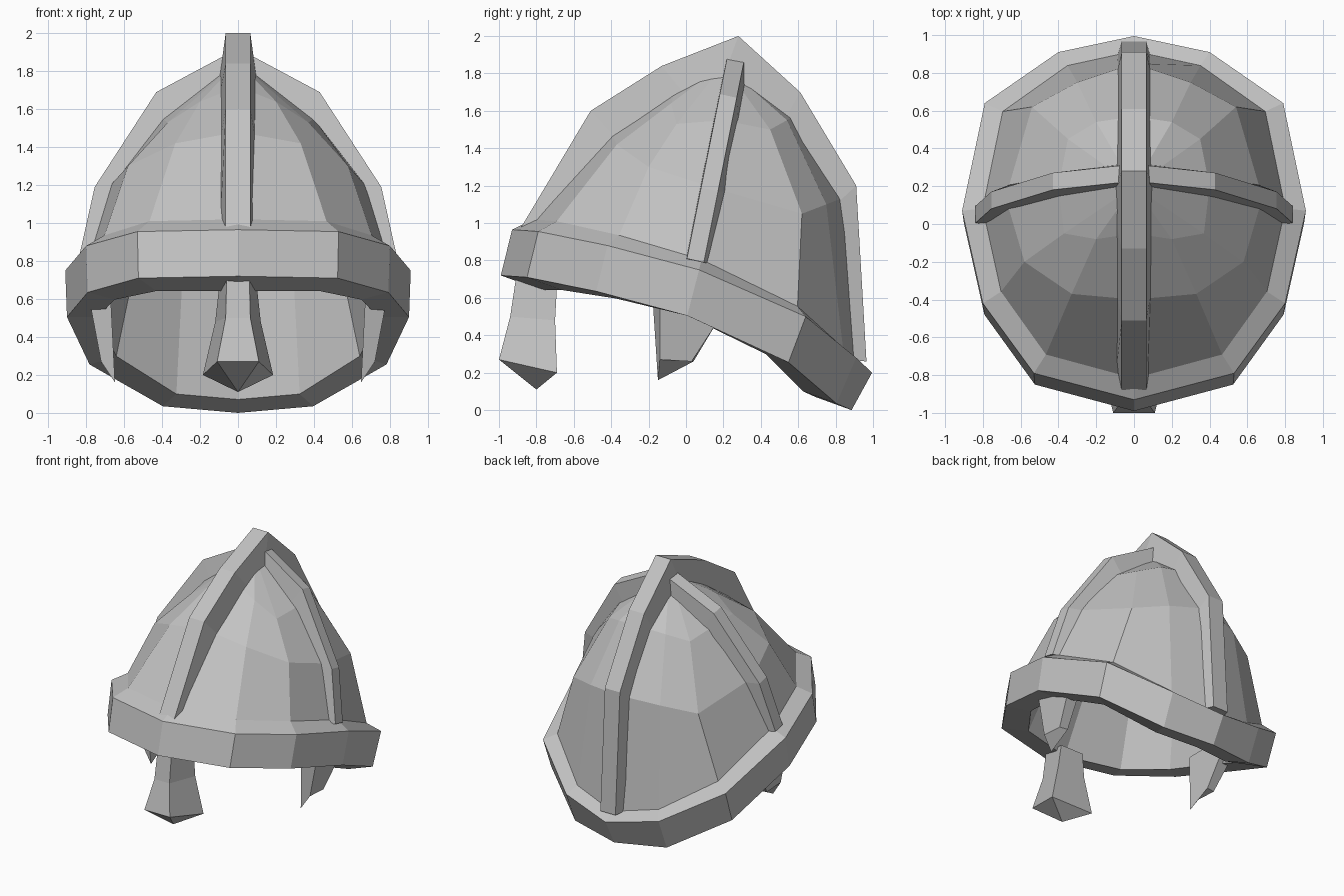
import bpy, bmesh

cube = bpy.data.objects.get("Cube")
if cube:
    bpy.data.objects.remove(cube, do_unlink=True)

steel = bpy.data.materials.new("grey_steel")
steel.use_nodes = True
grey = (0.54, 0.54, 0.54, 1)
steel.diffuse_color = grey
shader = next(n for n in steel.node_tree.nodes if n.type == 'BSDF_PRINCIPLED')
shader.inputs["Base Color"].default_value = grey
shader.inputs["Roughness"].default_value = 0.6


def loft(name, sections, start=None, end=None):
    """Skin closed sections; each end is a fan to a point, or a flat cap."""
    bm = bmesh.new()
    rows = [[bm.verts.new(p) for p in s] for s in sections]
    count = len(rows[0])
    for a, b in zip(rows, rows[1:]):
        for i in range(count):
            j = (i + 1) % count
            bm.faces.new((a[i], a[j], b[j], b[i]))
    for row, tip in ((rows[0], start), (rows[-1], end)):
        if tip is None:
            bm.faces.new(row)
        else:
            point = bm.verts.new(tip)
            for i in range(count):
                bm.faces.new((row[i], row[(i + 1) % count], point))
    bmesh.ops.recalc_face_normals(bm, faces=bm.faces)
    mesh = bpy.data.meshes.new(name)
    bm.to_mesh(mesh)
    bm.free()
    mesh.materials.append(steel)
    obj = bpy.data.objects.new(name, mesh)
    bpy.context.collection.objects.link(obj)


def full_ring(half):
    """Complete a ring from its left half, front to back."""
    return half + [(-x, y, z) for x, y, z in reversed(half) if x > 0]


def reshape(ring, rule):
    return [rule(*p) for p in ring]


def side_name(side):
    return "left" if side > 0 else "right"


# Tilted brow band and dome rings, left half from front to back
band_top = [(0, -.93, .965), (.53, -.79, .955), (.8, -.42, .88), (.91, .07, .75),
            (.79, .64, .5), (.4, .91, .28), (0, .995, .2)]
dome_low = [(0, -.4, 1.48), (.33, -.37, 1.42), (.58, -.2, 1.3), (.68, .14, 1.19),
            (.54, .62, 1.05), (.3, .75, 1.1), (0, .85, 1.14)]
dome_high = [(0, -.05, 1.72), (.2, -.08, 1.64), (.37, -.05, 1.53), (.4, .2, 1.55),
             (.35, .45, 1.5), (.2, .54, 1.55), (0, .57, 1.57)]
band_bottom = reshape(band_top, lambda x, y, z: (x * .99, y - .06 - .05 * max(y, 0), max(z - .245, 0)))
band_inside = reshape(band_bottom, lambda x, y, z: (x * .82, y * .78, z + .08 * y))
ledge = reshape(band_top, lambda x, y, z: (x * .88, y * .9 + .02, z + .055))


def inward(x, y, z):
    return (x * .92, .15 + (y - .15) * .92, z - .06)


# Hollow shell: inner dome, band, ledge, outer dome
rings = [reshape(dome_high, inward), reshape(dome_low, inward), band_inside,
         band_bottom, band_top, ledge, dome_low, dome_high]
loft("helmet_shell", [full_ring(r) for r in rings], (0, .2, 1.77), (0, .2, 1.85))

# Front to back crest, tapered towards its outer edge
crest_outer = [(-.88, .98), (-.51, 1.6), (-.13, 1.84), (.28, 2), (.61, 1.7), (.91, 1.2), (.965, .26)]
crest_inner = [(-.78, .97), (-.34, 1.42), (0, 1.68), (.2, 1.78), (.5, 1.5), (.78, 1.08), (.86, .27)]
loft("crest", [[(-.065, a, b), (.065, a, b), (.095, c, d), (-.095, c, d)]
               for (a, b), (c, d) in zip(crest_outer, crest_inner)])

# Leaning cross rib, one half per side
rib_outer = [(.84, .8), (.755, 1.18), (.43, 1.68), (0, 1.91)]
rib_inner = [(.74, .79), (.65, 1.18), (.33, 1.53), (0, 1.74)]


def lean(z):
    return .055 + .2 * (z - .8)


for side in (1, -1):
    sections = []
    for (a, b), (c, d) in zip(rib_outer, rib_inner):
        sections.append([(side * a, lean(b) - .05, b + .01), (side * a, lean(b) + .04, b - .01),
                         (side * c, lean(d) + .08, d - .01), (side * c, lean(d) - .055, d + .01)])
    loft(side_name(side) + "_cross_rib", sections)

# Nose guard flaring to a pointed foot: front half width, y, z then back
nose = [(.06, -.91, .7, .1, -.69, .66),
        (.065, -.94, .5, .12, -.7, .48),
        (.11, -1, .27, .185, -.69, .2)]
loft("nose_guard", [[(-w, y, z), (w, y, z), (v, b, c), (-v, b, c)]
                    for w, y, z, v, b, c in nose], end=(0, -.8, .11))

# Cheek guards: the outer face is set back, the inner one ends in a point
cheek_outer = [(-.14, .62), (-.14, .27), (.03, .26), (.16, .46), (.16, .62)]
cheek_inner = [(-.18, .62), (-.15, .16), (.04, .26), (.16, .46), (.16, .62)]
for side in (1, -1):
    outer = [(side * (.67 + z * .19), y, z) for y, z in cheek_outer]
    inner = [(side * (.64 + z * .05), y, z) for y, z in cheek_inner]
    loft(side_name(side) + "_cheek_guard", [outer, inner])
